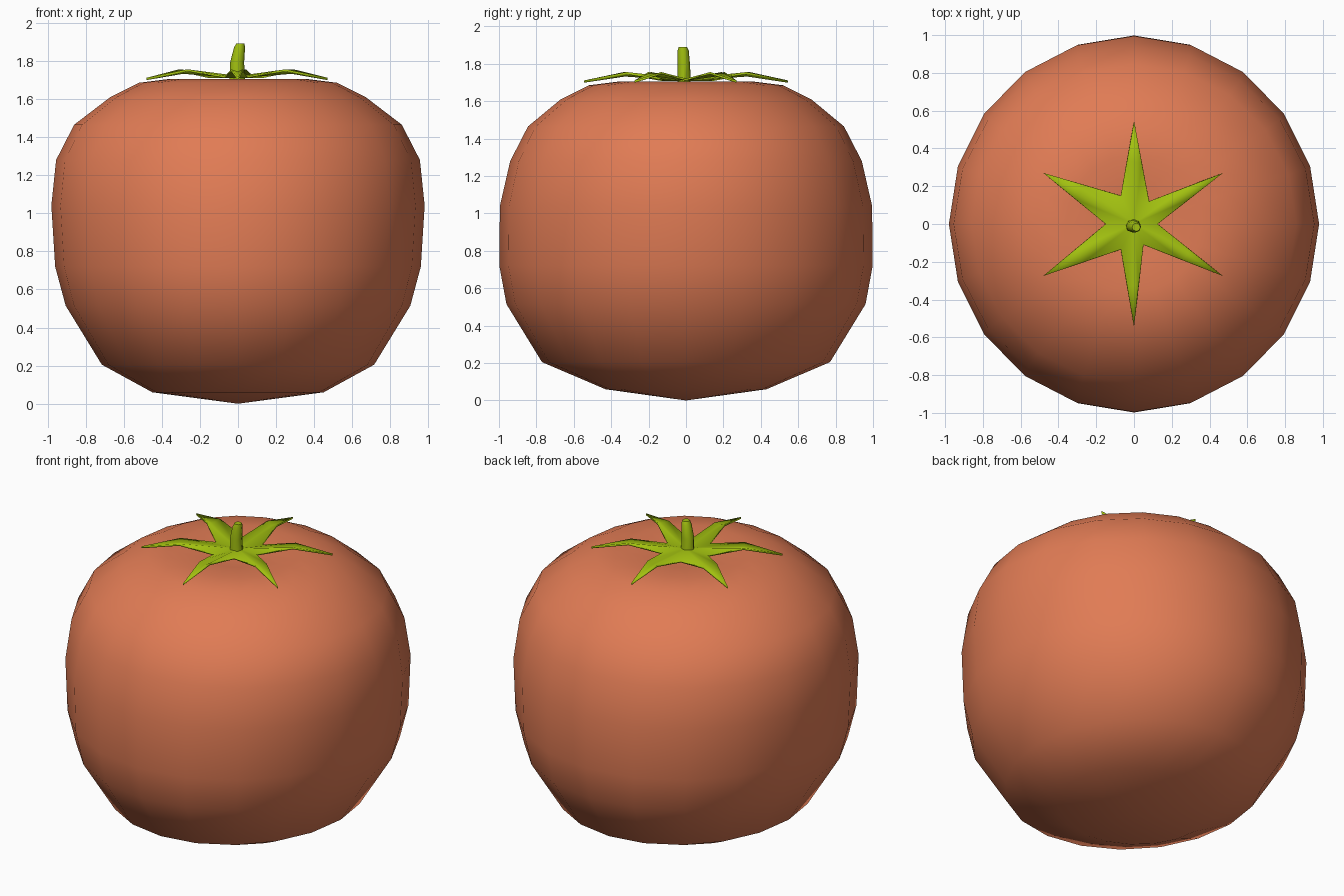
import bpy, bmesh, math
from mathutils import Vector

if "Cube" in bpy.data.objects:
    bpy.data.objects.remove(bpy.data.objects["Cube"])


def material(name, color):
    m = bpy.data.materials.new(name)
    m.diffuse_color = color
    m.use_nodes = True
    m.node_tree.nodes["Principled BSDF"].inputs["Base Color"].default_value = m.diffuse_color
    return m


RED = material("tomato_red", (0.75, 0.2, 0.09, 1))
GREEN = material("leaf_green", (0.36, 0.53, 0.005, 1))


def finish(bm, name, mat, angle):
    bmesh.ops.recalc_face_normals(bm, faces=bm.faces)
    me = bpy.data.meshes.new(name)
    bm.to_mesh(me)
    bm.free()
    ob = bpy.data.objects.new(name, me)
    bpy.context.collection.objects.link(ob)
    me.materials.append(mat)
    bpy.ops.object.select_all(action='DESELECT')
    ob.select_set(True)
    bpy.context.view_layer.objects.active = ob
    bpy.ops.object.shade_smooth_by_angle(angle=math.radians(angle))
    return ob


def loft(bm, rings, sides):
    """Skin a stack of (cx, cy, z, rx, ry) ellipses and close both ends."""
    loops = []
    for cx, cy, z, rx, ry in rings:
        if rx == 0:
            loops.append([bm.verts.new((cx, cy, z))])
            continue
        loops.append([bm.verts.new((cx + rx * math.cos(a), cy + ry * math.sin(a), z))
                      for a in (math.tau * i / sides for i in range(sides))])
    for lo, hi in zip(loops, loops[1:]):
        for i in range(sides):
            j = (i + 1) % sides
            if len(lo) == 1:
                bm.faces.new((lo[0], hi[j], hi[i]))
            elif len(hi) == 1:
                bm.faces.new((lo[i], lo[j], hi[0]))
            else:
                bm.faces.new((lo[i], lo[j], hi[j], hi[i]))
    for end in (loops[0], loops[-1]):
        if len(end) > 1:
            bm.faces.new(end)


# Fruit body, slightly narrower in x, with a shallow dimple on top
profile = [(0.0, 0, 0), (0.06, 0.45, 0.43), (0.205, 0.715, 0.77), (0.515, 0.905, 0.96),
           (0.72, 0.96, 0.998), (1.04, 0.98, 0.995), (1.28, 0.955, 0.94),
           (1.465, 0.86, 0.845), (1.61, 0.67, 0.67), (1.685, 0.52, 0.52),
           (1.705, 0.36, 0.36), (1.69, 0.19, 0.19), (1.67, 0, 0)]
bm = bmesh.new()
loft(bm, [(0, 0, z, rx, ry) for z, rx, ry in profile], 20)
finish(bm, "fruit_body", RED, 80)

# Six-pointed leaf crown: each leaf rises to the middle and droops at the tip
tips = [(0.47, 0.27), (0, 0.545), (-0.48, 0.27), (-0.48, -0.275), (0, -0.545), (0.47, -0.275)]
notches = [(0.08, 0.12), (-0.07, 0.15), (-0.15, 0), (-0.07, -0.135), (0.05, -0.11), (0.125, 0)]
bm = bmesh.new()
center = bm.verts.new((0, 0, 1.715))
valley = [bm.verts.new((x, y, 1.715)) for x, y in notches]
for i, (x, y) in enumerate(tips):
    right, left = valley[i - 1], valley[i]
    tip = bm.verts.new((x, y, 1.705))
    t = Vector((x, y, 0))
    keel = bm.verts.new(t * 0.6 + Vector((0, 0, 1.738)))
    sides = []
    for v in (right, left):
        p = v.co.lerp(tip.co, 0.48)
        p.z = 1.75
        sides.append(bm.verts.new(p))
    for base, mid in zip((right, left), sides):
        bm.faces.new((center, base, mid, keel))
        bm.faces.new((keel, mid, tip))
crown = finish(bm, "leaf_crown", GREEN, 40)
solid = crown.modifiers.new("thickness", 'SOLIDIFY')
solid.thickness = 0.012
solid.offset = 0

# Short, slightly bent stem
bm = bmesh.new()
loft(bm, [(-0.003, -0.01, 1.68, 0.042, 0.036), (-0.005, -0.012, 1.79, 0.037, 0.034),
          (0.008, -0.015, 1.87, 0.029, 0.03), (0.012, -0.017, 1.89, 0.022, 0.022)], 8)
finish(bm, "stem", GREEN, 50)
